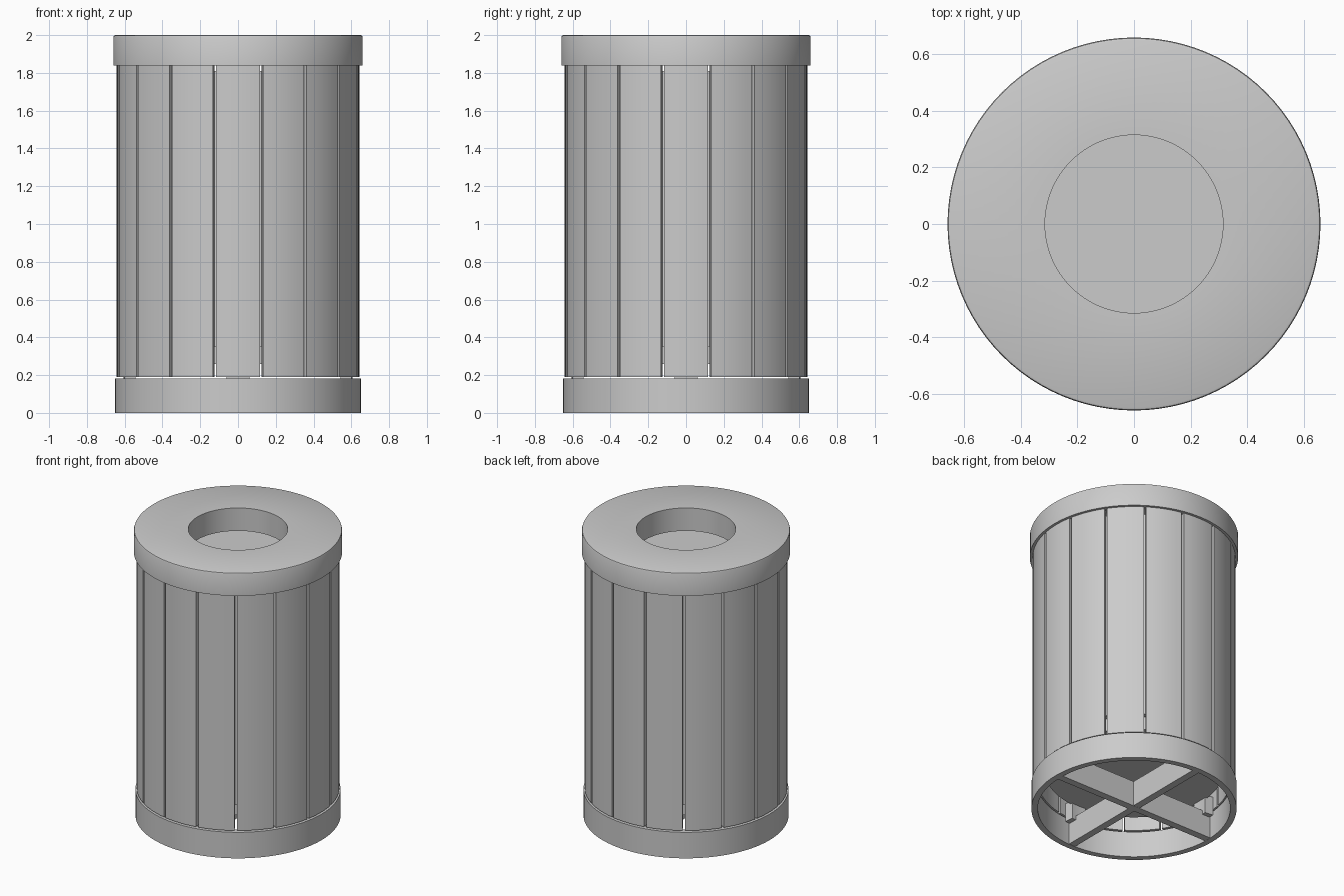
import bpy, bmesh
from math import sin, cos, pi, radians

cube = bpy.data.objects.get("Cube")
if cube:
    bpy.data.objects.remove(cube, do_unlink=True)

GREY = (0.6, 0.6, 0.6, 1)
grey = bpy.data.materials.new("plain_grey")
grey.use_nodes = True
grey.diffuse_color = GREY
grey.node_tree.nodes["Principled BSDF"].inputs["Base Color"].default_value = GREY


def finish(name, bm):
    bmesh.ops.recalc_face_normals(bm, faces=bm.faces)
    mesh = bpy.data.meshes.new(name)
    bm.to_mesh(mesh)
    bm.free()
    mesh.materials.append(grey)
    obj = bpy.data.objects.new(name, mesh)
    bpy.context.collection.objects.link(obj)
    bpy.ops.object.select_all(action='DESELECT')
    obj.select_set(True)
    bpy.context.view_layer.objects.active = obj
    bpy.ops.object.shade_smooth_by_angle(angle=radians(35))
    return obj


def lathe(name, profile, closed=True, steps=96):
    """Spin an (r, z) profile round the z axis."""
    bm = bmesh.new()
    verts = [bm.verts.new((r, 0, z)) for r, z in profile]
    edges = [bm.edges.new(pair) for pair in zip(verts, verts[1:])]
    if closed:
        edges.append(bm.edges.new((verts[-1], verts[0])))
    bmesh.ops.spin(bm, geom=verts + edges, cent=(0, 0, 0), axis=(0, 0, 1),
                   angle=2 * pi, steps=steps, use_merge=True)
    bmesh.ops.remove_doubles(bm, verts=bm.verts, dist=0.0001)
    return finish(name, bm)


def arc_block(name, middle, half, r_in, r_out, z0, z1, steps=6):
    """Curved board: a ring sector extruded upward."""
    angles = [middle - half + 2 * half * i / steps for i in range(steps + 1)]
    bm = bmesh.new()
    rows = [[bm.verts.new((r * cos(a), r * sin(a), z))
             for r, z in ((r_in, z0), (r_out, z0), (r_out, z1), (r_in, z1))]
            for a in angles]
    for row, after in zip(rows, rows[1:]):
        for i in range(4):
            j = (i + 1) % 4
            bm.faces.new((row[i], row[j], after[j], after[i]))
    bm.faces.new(rows[0])
    bm.faces.new(rows[-1])
    return finish(name, bm)


def box(name, size, centre):
    bm = bmesh.new()
    bmesh.ops.create_cube(bm, size=1)
    bmesh.ops.scale(bm, vec=size, verts=bm.verts)
    bmesh.ops.translate(bm, vec=centre, verts=bm.verts)
    return finish(name, bm)


# Lid with a round opening
lathe("lid", [(0.315, 1.84), (0.66, 1.84), (0.66, 1.99), (0.657, 1.997),
              (0.65, 2.0), (0.315, 2.0)])

# Inner container, with a narrower foot
lathe("inner_container", [(0, 0.26), (0.56, 0.26), (0.56, 0.35), (0.6, 0.35),
                          (0.6, 1.81), (0, 1.81)], closed=False)

# Base ring and crossed bars
lathe("base_ring", [(0.61, 0), (0.65, 0), (0.65, 0.182), (0.61, 0.182)])
box("base_bar_x", (1.23, 0.05, 0.178), (0, 0, 0.09))
box("base_bar_y", (0.05, 1.23, 0.176), (0, 0, 0.09))

# Upright tabs joining the base to the container
for i in range(4):
    arc_block(f"base_tab_{i + 1}", i * pi / 2, 0.1, 0.545, 0.605, 0.15, 0.28)

# Sixteen slats with narrow gaps
COUNT = 16
for i in range(COUNT):
    arc_block(f"slat_{i + 1}", 2 * pi * i / COUNT, pi / COUNT - 0.012,
              0.605, 0.642, 0.19, 1.84)
